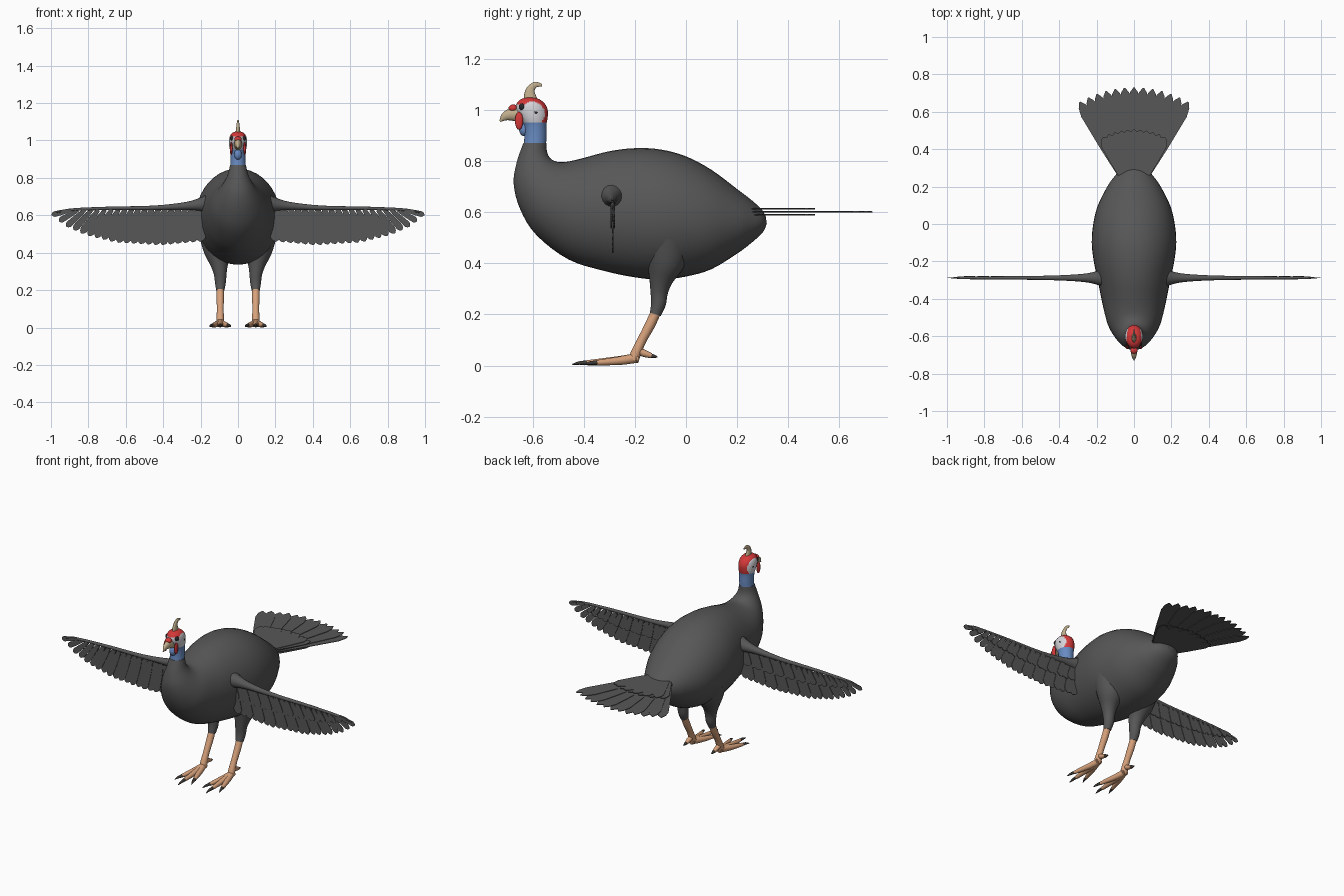
import bpy, bmesh, math
from mathutils import Vector

if "Cube" in bpy.data.objects:
    bpy.data.objects.remove(bpy.data.objects["Cube"])

def mat(name, r, g, b):
    m = bpy.data.materials.new(name)
    m.diffuse_color = (r, g, b, 1)
    m.use_nodes = True
    m.node_tree.nodes["Principled BSDF"].inputs["Base Color"].default_value = m.diffuse_color
    return m

GREY = mat("dark_grey_plumage", .095, .095, .095)
BLUE = mat("blue_neck_skin", .14, .26, .54)
WHITE = mat("pale_face", .66, .66, .70)
RED = mat("red_skin", .66, .04, .04)
HORN = mat("horn", .54, .43, .27)
TAN = mat("tan_leg_skin", .68, .36, .20)
CLAW = mat("dark_claw", .05, .045, .04)
EYE = mat("black_eye", .02, .02, .025)

def finish(name, bm, mats, smooth=True):
    bmesh.ops.recalc_face_normals(bm, faces=bm.faces[:])
    me = bpy.data.meshes.new(name)
    for f in bm.faces:
        f.smooth = smooth and len(f.verts) <= 4
    bm.to_mesh(me)
    bm.free()
    for m in mats:
        me.materials.append(m)
    ob = bpy.data.objects.new(name, me)
    bpy.context.collection.objects.link(ob)
    return ob

def spline(p0, p1, p2, p3, t):
    return [.5 * (2*b + (c-a)*t + (2*a-5*b+4*c-d)*t*t + (3*b-a-3*c+d)*t**3)
            for a, b, c, d in zip(p0, p1, p2, p3)]

def loft(name, rings, mats, segs=24, steps=4):
    """Smooth skin through rings given as (centre, axis a, axis b)."""
    flat = [[*c, *a, *b] for c, a, b in rings]
    n = len(flat)
    fine = []
    for i in range(n - 1):
        for k in range(steps):
            fine.append(spline(flat[max(i-1, 0)], flat[i], flat[i+1], flat[min(i+2, n-1)], k/steps))
    fine.append(flat[-1])
    bm = bmesh.new()
    loops = []
    for r in fine:
        c, a, b = Vector(r[:3]), Vector(r[3:6]), Vector(r[6:])
        loops.append([bm.verts.new(c + a*math.cos(2*math.pi*j/segs) + b*math.sin(2*math.pi*j/segs))
                      for j in range(segs)])
    for p, q in zip(loops, loops[1:]):
        for j in range(segs):
            bm.faces.new((p[j], p[(j+1) % segs], q[(j+1) % segs], q[j]))
    bm.faces.new(loops[0])
    bm.faces.new(loops[-1])
    return finish(name, bm, mats)

def tube(name, pts, material, ref=(1, 0, 0), ratio=1, segs=16):
    """Tapered tube through (x, y, z, radius); ratio scales it along ref."""
    ps = [Vector(p[:3]) for p in pts]
    rings = []
    for i, p in enumerate(pts):
        t = (ps[min(i+1, len(ps)-1)] - ps[max(i-1, 0)]).normalized()
        u = Vector(ref)
        u = (u - t*u.dot(t)).normalized()
        rings.append((ps[i], u*p[3]*ratio, t.cross(u)*p[3]))
    return loft(name, rings, [material], segs)

def ellipsoid(name, c, r, material):
    bm = bmesh.new()
    bmesh.ops.create_uvsphere(bm, u_segments=20, v_segments=12, radius=1)
    for v in bm.verts:
        v.co = Vector(c) + Vector([a*b for a, b in zip(v.co, r)])
    return finish(name, bm, [material])

def feather(bm, base, tip, normal, hw, thick=.003):
    base, tip, normal = Vector(base), Vector(tip), Vector(normal)
    d = tip - base
    s = normal.cross(d).normalized() * hw
    prof = [(0, .55), (.5, .9), (.86, 1), (.95, .65), (1, .1)]
    pts = [base + d*t + s*w for t, w in prof] + [base + d*t - s*w for t, w in reversed(prof)]
    lo = [bm.verts.new(p - normal*thick/2) for p in pts]
    hi = [bm.verts.new(p + normal*thick/2) for p in pts]
    bm.faces.new(lo)
    bm.faces.new(hi)
    for j in range(len(pts)):
        k = (j+1) % len(pts)
        bm.faces.new((lo[j], lo[k], hi[k], hi[j]))

def section(top, bottom, w):
    """Ring spanning two points of the side outline, with half-width w."""
    a, b = Vector((0, *top)), Vector((0, *bottom))
    return ((a+b)/2, (a-b)/2, Vector((w, 0, 0)))

# body, from rump to lower neck
loft("body", [section(*s) for s in [
    ((.312, .582), (.316, .556), .02), ((.295, .612), (.30, .52), .065),
    ((.25, .652), (.25, .475), .108), ((.20, .69), (.20, .438), .143),
    ((.10, .765), (.10, .377), .193), ((0, .818), (0, .348), .218),
    ((-.10, .845), (-.10, .336), .226), ((-.20, .85), (-.20, .345), .215),
    ((-.30, .838), (-.32, .37), .192), ((-.40, .812), (-.46, .415), .168),
    ((-.465, .797), (-.585, .51), .143), ((-.505, .797), (-.648, .61), .112),
    ((-.532, .812), (-.674, .71), .08), ((-.544, .838), (-.662, .795), .055),
    ((-.546, .87), (-.636, .87), .042)]], [GREY], segs=40)

# head and bare neck
head = loft("head", [section(*s) for s in [
    ((-.547, .86), (-.635, .86), .041), ((-.546, .90), (-.632, .90), .040),
    ((-.546, .94), (-.636, .94), .042), ((-.541, .97), (-.652, .97), .047),
    ((-.541, 1.0), (-.665, 1.0), .048), ((-.553, 1.025), (-.662, 1.025), .043),
    ((-.575, 1.042), (-.645, 1.042), .028), ((-.60, 1.049), (-.62, 1.049), .008)]],
    [BLUE, WHITE, RED], segs=48, steps=6)
for p in head.data.polygons:
    _, y, z = p.center
    crown = math.hypot(y + .60, z - .985) > .047 and (y > -.60 or z > 1.02)
    p.material_index = 0 if z < .95 else 2 if crown else 1

ellipsoid("chin_pouch", (0, -.633, .925), (.02, .02, .028), BLUE)
tube("casque", [(0, -.605, 1.03, .028), (0, -.611, 1.06, .022), (0, -.606, 1.083, .016),
                (0, -.587, 1.099, .011), (0, -.563, 1.096, .005)], HORN, ratio=.5)
tube("beak", [(0, -.64, .98, .032), (0, -.68, .983, .026), (0, -.71, .973, .016),
              (0, -.728, .955, .003)], HORN, ratio=.7)
ellipsoid("red_cere", (0, -.676, 1.006), (.02, .018, .015), RED)

# wings, legs and face details on both sides
WING_TIPS = [(.2, .46), (.42, .44), (.66, .455), (.82, .495), (.93, .545), (1.0, .605)]

def tip_z(x):
    for (x0, z0), (x1, z1) in zip(WING_TIPS, WING_TIPS[1:]):
        if x <= x1:
            return z0 + (z1 - z0)*(x - x0)/(x1 - x0)
    return WING_TIPS[-1][1]

for s, side in ((-1, "right"), (1, "left")):
    ellipsoid(side + "_eye", (s*.031, -.64, 1.012), (.012, .014, .014), EYE)
    ellipsoid(side + "_ear", (s*.045, -.588, .99), (.004, .007, .005), EYE)
    ellipsoid(side + "_wattle", (s*.036, -.653, .957), (.008, .016, .035), RED)

    tube(side + "_wing_arm", [(s*x, -.288, z, r) for x, z, r in [
        (.14, .662, .06), (.20, .658, .036), (.28, .65, .021), (.45, .64, .012),
        (.70, .637, .009), (.90, .629, .007), (.98, .612, .002)]], GREY, ref=(0, 1, 0))
    bm = bmesh.new()
    n = 21
    for i in range(n):
        t = i / (n - 1)
        xb, xt = .175 + .715*t, .205 + .792*t
        zb = .636 - .008*t
        y = -.288 + .003*(i % 2)
        zt = tip_z(xt)
        feather(bm, (s*xb, y, zb), (s*xt, y, zt), (0, 1, 0), .027 - .012*t*t)
        for off in (-.005, .0065):     # covert rows on both faces
            k = .5
            feather(bm, (s*xb, y+off, zb), (s*(xb+(xt-xb)*k), y+off, zb+(zt-zb)*k),
                    (0, 1, 0), .026 - .014*t*t)
    finish(side + "_wing_feathers", bm, [GREY], False)

    tube(side + "_thigh", [(s*x, y, z, r) for x, y, z, r in [
        (.11, -.07, .50, .10), (.105, -.08, .40, .075), (.10, -.098, .335, .047),
        (.095, -.105, .285, .034), (.094, -.108, .24, .029), (.095, -.12, .20, .022)]], GREY, segs=24)
    cx = s*.095
    tube(side + "_shank", [(cx, -.113, .22, .020), (cx, -.14, .16, .020), (cx, -.172, .10, .018),
                           (cx, -.193, .055, .020), (cx, -.205, .022, .021)], TAN)
    for label, ang, length in (("inner", -.28, .205), ("middle", 0, .245), ("outer", .28, .205)):
        def at(f, z, r):
            return (cx + s*math.sin(ang)*length*f, -.20 - math.cos(ang)*length*f, z, r)
        tube(f"{side}_{label}_toe", [at(-.05, .03, .019), at(.25, .020, .017), at(.5, .015, .014),
                                     at(.76, .011, .010)], TAN)
        tube(f"{side}_{label}_claw", [at(.73, .011, .009), at(.88, .010, .007), at(1, .004, .002)], CLAW)
    tube(side + "_hind_toe", [(cx, -.195, .062, .015), (cx, -.165, .048, .014),
                              (cx, -.135, .038, .010)], TAN)
    tube(side + "_hind_claw", [(cx, -.138, .038, .009), (cx, -.125, .036, .007),
                               (cx, -.112, .033, .002)], CLAW)

# tail fan, with shorter coverts above and below
def fan(name, count, spread, length, hw, z):
    bm = bmesh.new()
    for i in range(count):
        a = math.radians(spread) * (2*i/(count-1) - 1)
        zi = z + .003*(i % 2)
        feather(bm, (.06*math.sin(a), .15 + .06*math.cos(a), zi),
                (length*math.sin(a), .15 + length*math.cos(a), zi), (0, 0, 1), hw)
    finish(name, bm, [GREY], False)

fan("tail_feathers", 13, 30, .58, .033, .600)
fan("upper_tail_coverts", 11, 28, .355, .031, .612)
fan("lower_tail_coverts", 11, 28, .355, .031, .589)
